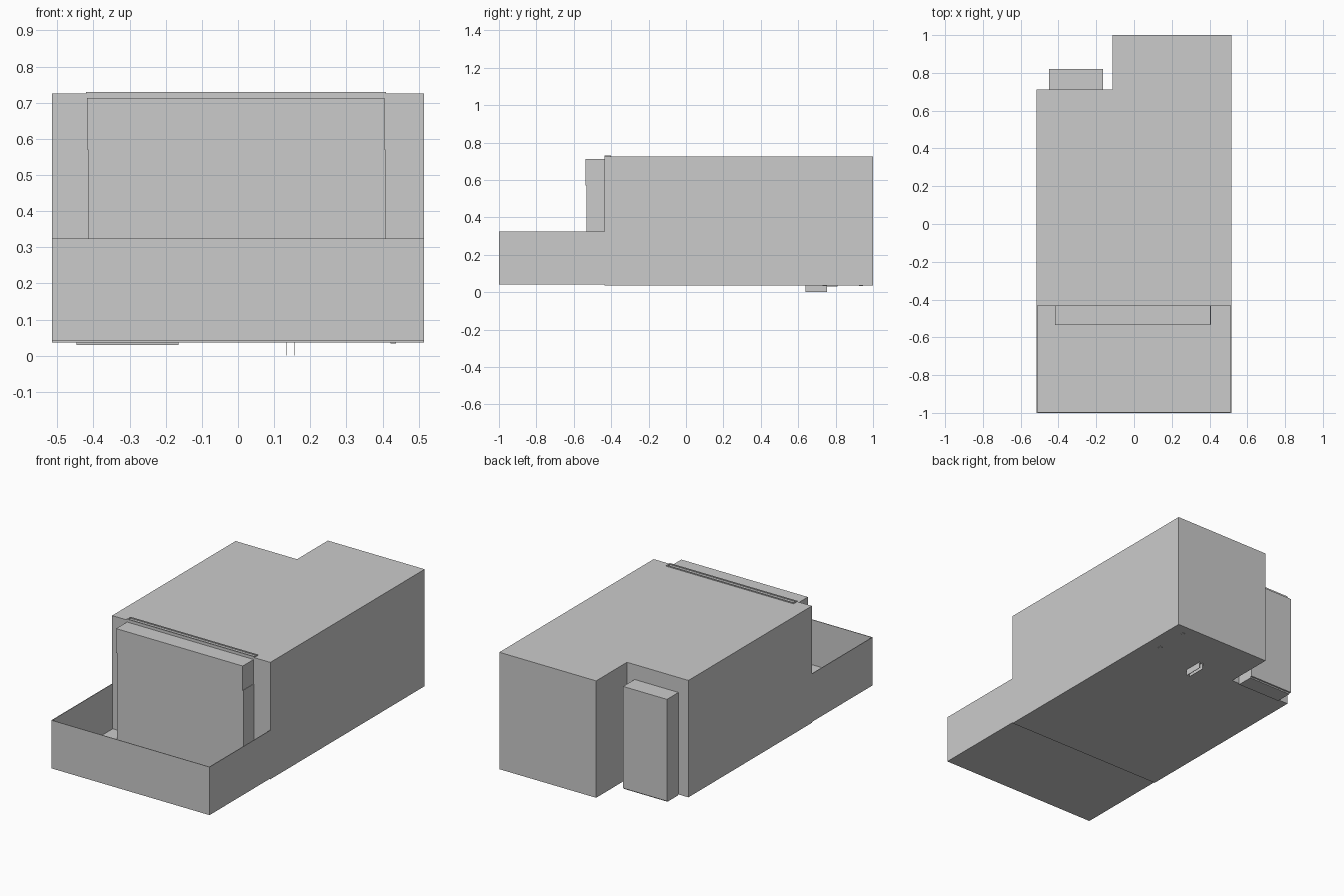
import bpy, bmesh

if "Cube" in bpy.data.objects:
    bpy.data.objects.remove(bpy.data.objects["Cube"])


def prism(name, outline, z0, z1):
    """Extrude a counter-clockwise XY outline from z0 to z1."""
    bm = bmesh.new()
    face = bm.faces.new([bm.verts.new((x, y, z0)) for x, y in outline])
    top = bmesh.ops.extrude_face_region(bm, geom=[face])["geom"]
    for v in top:
        if isinstance(v, bmesh.types.BMVert):
            v.co.z = z1
    bmesh.ops.recalc_face_normals(bm, faces=bm.faces)
    mesh = bpy.data.meshes.new(name)
    bm.to_mesh(mesh)
    bm.free()
    obj = bpy.data.objects.new(name, mesh)
    bpy.context.collection.objects.link(obj)
    return obj


def box(name, x, y, z):
    return prism(name, [(x[0], y[0]), (x[1], y[0]), (x[1], y[1]), (x[0], y[1])], *z)


W, T = 0.515, 0.004          # half width, sheet wall thickness
FRONT, MID, BASE = -1.0, -0.435, 0.04

# Main block with a stepped rear corner
prism("main_block", [(-W, MID), (W, MID), (W, 1), (-0.115, 1),
                     (-0.115, 0.713), (-W, 0.713)], 0.037, 0.725)

# Open front enclosure: floor and thin walls
box("yard_floor", (-W, W), (FRONT, MID), (0.042, 0.06))
box("yard_front_wall", (-W, W), (FRONT, FRONT + T), (0.042, 0.325))
for side, x in (("left", (-W, -W + T)), ("right", (W - T, W))):
    box(f"yard_{side}_wall", x, (FRONT + T, MID), (0.042, 0.325))

# Front bay: slightly wider upper section
box("bay_lower", (-0.415, 0.408), (-0.533, MID), (0.06, 0.57))
box("bay_upper", (-0.418, 0.406), (-0.536, MID), (0.57, 0.713))

# Thin raised frame on the roof edge
for name, y in (("front", (-0.435, -0.428)), ("back", (-0.407, -0.40))):
    box(f"roof_{name}_rail", (-0.42, 0.41), y, (0.724, 0.73))
for name, x in (("left", (-0.42, -0.413)), ("right", (0.403, 0.41))):
    box(f"roof_{name}_rail", x, (-0.428, -0.407), (0.724, 0.73))

# Rear annex and its base slab
box("rear_annex", (-0.45, -0.165), (0.713, 0.82), (0.038, 0.637))
box("annex_base", (-0.447, -0.165), (0.713, 0.81), (0.03, 0.038))

# Small plates and pads under the body
for i, x in enumerate((0.135, 0.156)):
    box(f"under_plate_{i + 1}", (x - 0.001, x + 0.001), (0.64, 0.755), (0, BASE))
for i, y in enumerate((0.74, 0.935)):
    box(f"under_pad_{i + 1}", (0.422, 0.437), (y - 0.01, y + 0.01), (0.034, BASE))
